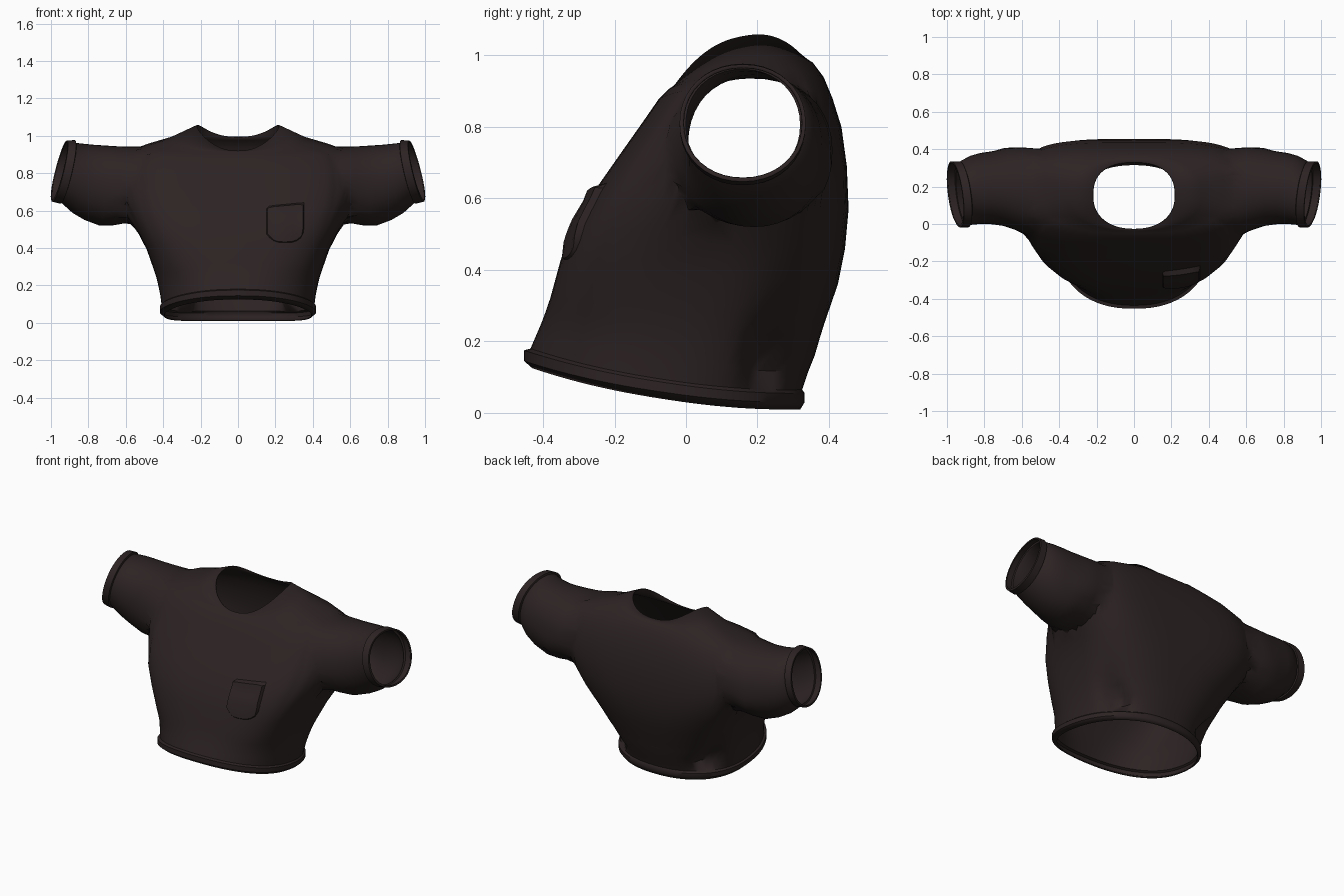
import bpy, bmesh, math
from mathutils import Vector
from mathutils.bvhtree import BVHTree

cube = bpy.data.objects.get("Cube")
if cube:
    bpy.data.objects.remove(cube)

fabric = bpy.data.materials.new("dark_brown_fabric")
fabric.use_nodes = True
COLOR = (0.026, 0.017, 0.017, 1)
fabric.diffuse_color = COLOR
bsdf = fabric.node_tree.nodes["Principled BSDF"]
bsdf.inputs["Base Color"].default_value = COLOR
bsdf.inputs["Roughness"].default_value = 0.9


def make_object(name, bm, slots=1):
    mesh = bpy.data.meshes.new(name)
    bm.to_mesh(mesh)
    bm.free()
    for _ in range(slots):
        mesh.materials.append(fabric)
    obj = bpy.data.objects.new(name, mesh)
    bpy.context.scene.collection.objects.link(obj)
    return obj


def oval(a, b, side, power_a, power_b, lift=0, count=72):
    """Squared oval through points a and b, reaching out by vector side."""
    a, b, side = Vector(a), Vector(b), Vector(side)
    points = []
    for i in range(count):
        t = 2 * math.pi * i / count
        c, s = math.cos(t), math.sin(t)
        power = power_a if s < 0 else power_b
        p = (a + b) / 2
        p = p + side * math.copysign(abs(c) ** (2 / power), c)
        p = p + (b - a) / 2 * math.copysign(abs(s) ** (2 / power), s)
        p.z += lift * c * c
        points.append(p)
    return points


def loft(name, rings):
    """Closed skin over rings; end caps carry slot 1 so they can be opened."""
    bm = bmesh.new()
    rows = [[bm.verts.new(p) for p in ring] for ring in rings]
    n = len(rows[0])
    for low, high in zip(rows, rows[1:]):
        for i in range(n):
            j = (i + 1) % n
            bm.faces.new((low[i], low[j], high[j], high[i]))
    for row in (rows[0], rows[-1]):
        mid = bm.verts.new(sum((v.co for v in row), Vector()) / n)
        for i in range(n):
            bm.faces.new((row[i], row[(i + 1) % n], mid)).material_index = 1
    bmesh.ops.recalc_face_normals(bm, faces=bm.faces)
    return make_object(name, bm, 2)


# Torso levels: front y, z, back y, z, half width, side lift, front and back squareness
torso = [
    (-.43, .125, .32, .01, .395, -.03, 2.3, 2.2),
    (-.453, .145, .332, .03, .418, -.03, 2.3, 2.2),
    (-.453, .175, .332, .055, .418, -.03, 2.3, 2.2),
    (-.435, .18, .325, .065, .408, -.03, 2.3, 2.2),
    (-.42, .215, .342, .115, .415, -.02, 2.4, 2.25),
    (-.405, .25, .36, .16, .425, -.01, 2.5, 2.3),
    (-.392, .285, .373, .205, .437, 0, 2.7, 2.4),
    (-.38, .32, .387, .25, .45, 0, 2.9, 2.5),
    (-.35, .43, .425, .36, .488, 0, 3.4, 2.8),
    (-.31, .53, .445, .46, .54, 0, 3.5, 3.2),
    (-.25, .63, .455, .57, .59, 0, 3.5, 3.7),
    (-.18, .73, .45, .69, .615, 0, 3.4, 4),
    (-.12, .815, .435, .8, .61, .01, 3.2, 3.8),
    (-.075, .88, .41, .88, .575, .035, 2.9, 3.3),
    (-.05, .905, .385, .94, .49, .03, 2.7, 2.9),
    (-.035, .915, .355, .98, .36, .04, 2.4, 2.6),
    (-.03, .92, .33, .995, .22, .095, 2.25, 2.5),
]
shirt = loft("shirt", [
    oval((0, fy, fz), (0, by, bz), (w, 0, 0), front, back, lift)
    for fy, fz, by, bz, w, lift, front, back in torso])

# Sleeve levels: top x, top z, bottom x, bottom z, front y, back y
sleeve = [
    (.34, .87, .34, .64, .06, .36), (.46, .93, .46, .57, 0, .4),
    (.57, .945, .59, .535, -.06, .42), (.65, .945, .67, .51, -.035, .41),
    (.71, .948, .74, .52, -.01, .39), (.77, .952, .82, .55, 0, .38),
    (.82, .957, .88, .585, .0, .365), (.865, .962, .93, .63, -.005, .34),
    (.87, .965, .945, .645, -.005, .325), (.872, .977, .948, .637, -.018, .335),
    (.915, .975, .992, .647, -.018, .335), (.918, .966, .995, .657, -.008, .325),
]
tubes = []
for sign, name in ((1, "left_sleeve"), (-1, "right_sleeve")):
    rings = []
    for tx, tz, bx, bz, fy, by in sleeve:
        half, mid = (by - fy) / 2, (by + fy) / 2
        rings.append(oval((sign * bx, mid, bz), (sign * tx, mid, tz),
                          (sign * .13 * half, half, 0), 2.1, 2.1, 0, 40))
    tube = loft(name, rings)
    mod = shirt.modifiers.new("join_" + name, "BOOLEAN")
    mod.operation, mod.object, mod.solver = "UNION", tube, "EXACT"
    tubes.append(tube)

# Merge the sleeves into the torso
graph = bpy.context.evaluated_depsgraph_get()
merged = bpy.data.meshes.new_from_object(shirt.evaluated_get(graph))
shirt.modifiers.clear()
shirt.data = merged
for tube in tubes:
    bpy.data.objects.remove(tube)

# Open the neck, hem and cuffs, then soften the armholes
bm = bmesh.new()
bm.from_mesh(merged)
caps = [f for f in bm.faces if f.material_index == 1]
bmesh.ops.delete(bm, geom=caps, context="FACES")
bmesh.ops.remove_doubles(bm, verts=bm.verts, dist=.006)
for _ in range(3):
    seam = [v for v in bm.verts if .5 < abs(v.co.x) < .69 and v.co.z > .45]
    bmesh.ops.smooth_vert(bm, verts=seam, factor=.5,
                          use_axis_x=True, use_axis_y=True, use_axis_z=True)

# Pinched pleats low on the back flanks, above the hem band
for v in bm.verts:
    if v.co.y > .08 and .06 < v.co.z < .29 and abs(v.co.x) > .1:
        fade = min(1, (.29 - v.co.z) / .12) * min(1, (v.co.z - .06) / .03)
        dent = .06 * fade * math.exp(-((v.co.y - .23) / .05) ** 2)
        v.co.x -= math.copysign(dent, v.co.x)
        v.co.y -= dent * .5
bmesh.ops.recalc_face_normals(bm, faces=bm.faces)
surface = BVHTree.FromBMesh(bm)
bm.to_mesh(merged)
bm.free()
while len(merged.materials) > 1:
    merged.materials.pop()

# Chest pocket draped over the front, with its border tucked in
bm = bmesh.new()
N = 10
grid = []
for r in range(N + 1):
    row = []
    for c in range(N + 1):
        u, v = c / N, r / N
        bottom = .425 + .05 * abs(2 * u - 1) ** 3
        x = .15 + .205 * u
        z = bottom + (.645 - .02 * (1 - u) - bottom) * v
        hit = surface.ray_cast(Vector((x, -2, z)), Vector((0, 1, 0)))[0]
        border = r in (0, N) or c in (0, N)
        y = hit.y + (.004 if border else -.01 - .008 * v)
        row.append(bm.verts.new((x, y, z)))
    grid.append(row)
for a, b in zip(grid, grid[1:]):
    for i in range(N):
        bm.faces.new((a[i], a[i + 1], b[i + 1], b[i]))
# Pull the second rows close to the border for a crisp fold
for line in range(1, N):
    for near, edge in ((1, 0), (N - 1, N)):
        for inner, outer in ((grid[near][line], grid[edge][line]),
                             (grid[line][near], grid[line][edge])):
            inner.co.x += (outer.co.x - inner.co.x) * .6
            inner.co.z += (outer.co.z - inner.co.z) * .6
pocket = make_object("chest_pocket", bm)

# Cloth thickness and shading
shell = shirt.modifiers.new("cloth_thickness", "SOLIDIFY")
shell.thickness, shell.offset = .006, -1
for obj in (shirt, pocket):
    bpy.ops.object.select_all(action="DESELECT")
    obj.select_set(True)
    bpy.context.view_layer.objects.active = obj
    bpy.ops.object.shade_smooth_by_angle(angle=math.radians(40))
